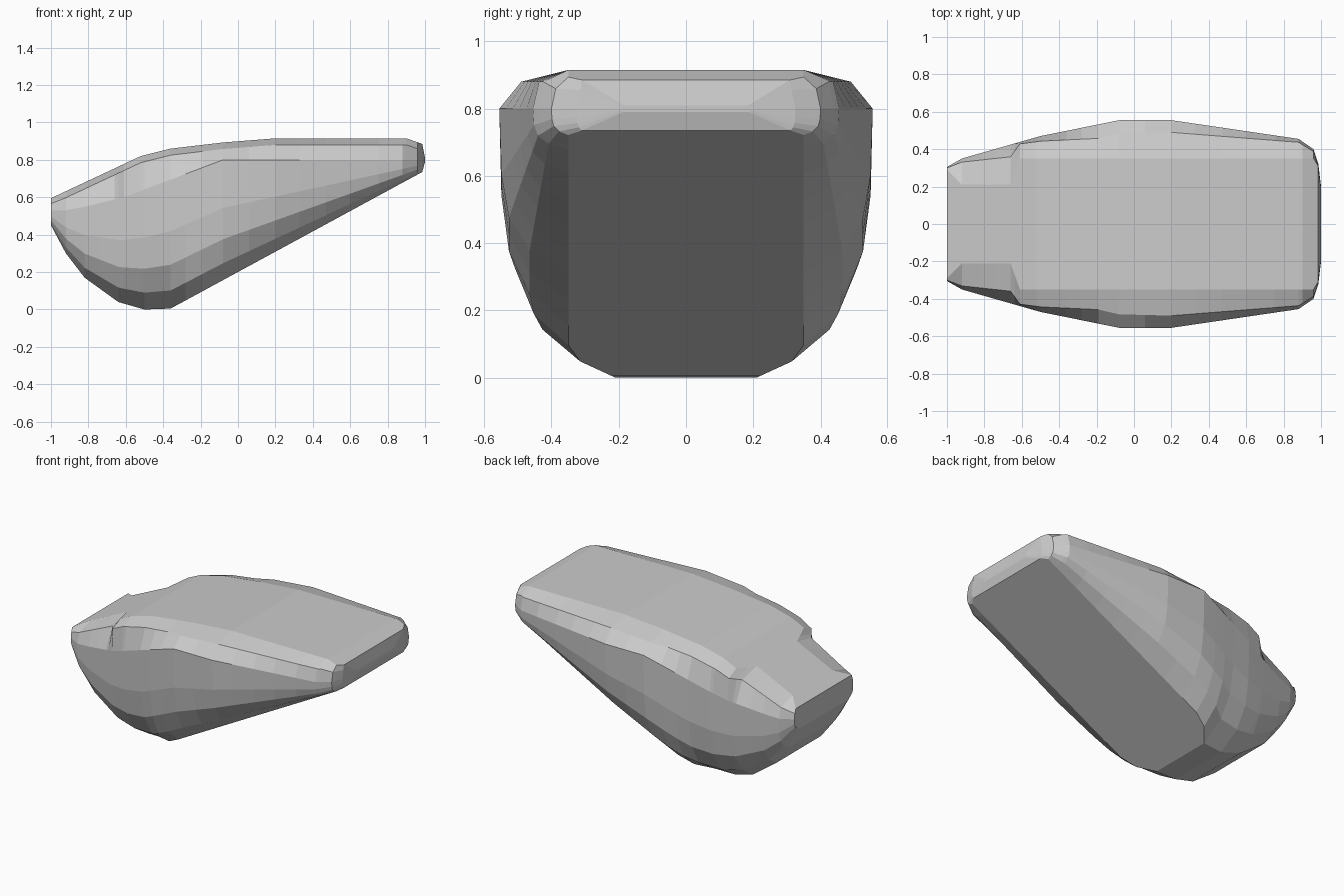
import bpy, bmesh

if "Cube" in bpy.data.objects:
    bpy.data.objects.remove(bpy.data.objects["Cube"])

# Side silhouette, plan outline and crease lines as short curves along x
top = [(-1, .595), (-.52, .82), (-.36, .86), (-.08, .893), (.2, .915), (.9, .915), (.985, .885), (1, .81)]
bottom = [(-1, .45), (-.92, .3), (-.82, .17), (-.64, .04), (-.5, 0), (-.36, .005), (.985, .735), (1, .79)]
plan = [(-1, .305), (-.92, .35), (-.5, .47), (-.08, .555), (.2, .555), (.88, .455), (.96, .4), (.985, .325), (1, .2)]
top_flat = [(-1, .29), (-.92, .21), (-.66, .21), (-.61, .35)]
bottom_flat = [(-1, .24), (-.5, .21), (-.36, .22), (-.25, .35)]
shoulder = [(-.9, .53), (-.61, .6), (-.08, .8)]
inset = [(-1, .005), (-.66, .065), (-.61, .01), (-.19, .075), (.2, .065), (1, .01)]
# Widest half width allowed at each height
side = [(0, .21), (.02, .31), (.15, .44), (.38, .54), (.52, .555)]


def at(curve, v):
    if v <= curve[0][0]:
        return curve[0][1]
    for (a, p), (b, q) in zip(curve, curve[1:]):
        if v <= b:
            return p + (q - p) * (v - a) / (b - a)
    return curve[-1][1]


def half_section(x):
    zt, zb, w = at(top, x), at(bottom, x), at(plan, x)
    zs = at(shoulder, x)
    wu = w - at(inset, x)
    zu = zt - min(.035, .2 * (zt - zb))
    wb = min(at(bottom_flat, x), w - .015)
    wt = min(at(top_flat, x), wu - .005)
    pts = [(wb, zb)]
    # Rounded flank from the flat bottom out to the shoulder
    for f, k in ((.14, .56), (.34, .86), (.6, .97)):
        z = zb + f * (zs - zb)
        pts.append((min(wb + k * (w - wb), at(side, z)), z))
    return pts + [(w, zs), (wu, zu), (wt, zt)]


# Faceted hull: mirrored sections lofted along x
xs = {p[0] for c in (top, bottom, plan, top_flat, inset) for p in c}
xs |= {-.74, -.28, .06, .33, .47, .6, .75}
bm = bmesh.new()
rings = []
for x in sorted(xs):
    half = half_section(x)
    loop = half + [(-y, z) for y, z in reversed(half)]
    rings.append([bm.verts.new((x, y, z)) for y, z in loop])
n = len(rings[0])
for a, b in zip(rings, rings[1:]):
    for i in range(n):
        j = (i + 1) % n
        bm.faces.new((a[i], a[j], b[j], b[i]))
bm.faces.new(rings[0])
bm.faces.new(rings[-1])
bmesh.ops.recalc_face_normals(bm, faces=bm.faces[:])

mesh = bpy.data.meshes.new("hull")
bm.to_mesh(mesh)
bm.free()
hull = bpy.data.objects.new("hull", mesh)
bpy.context.collection.objects.link(hull)
